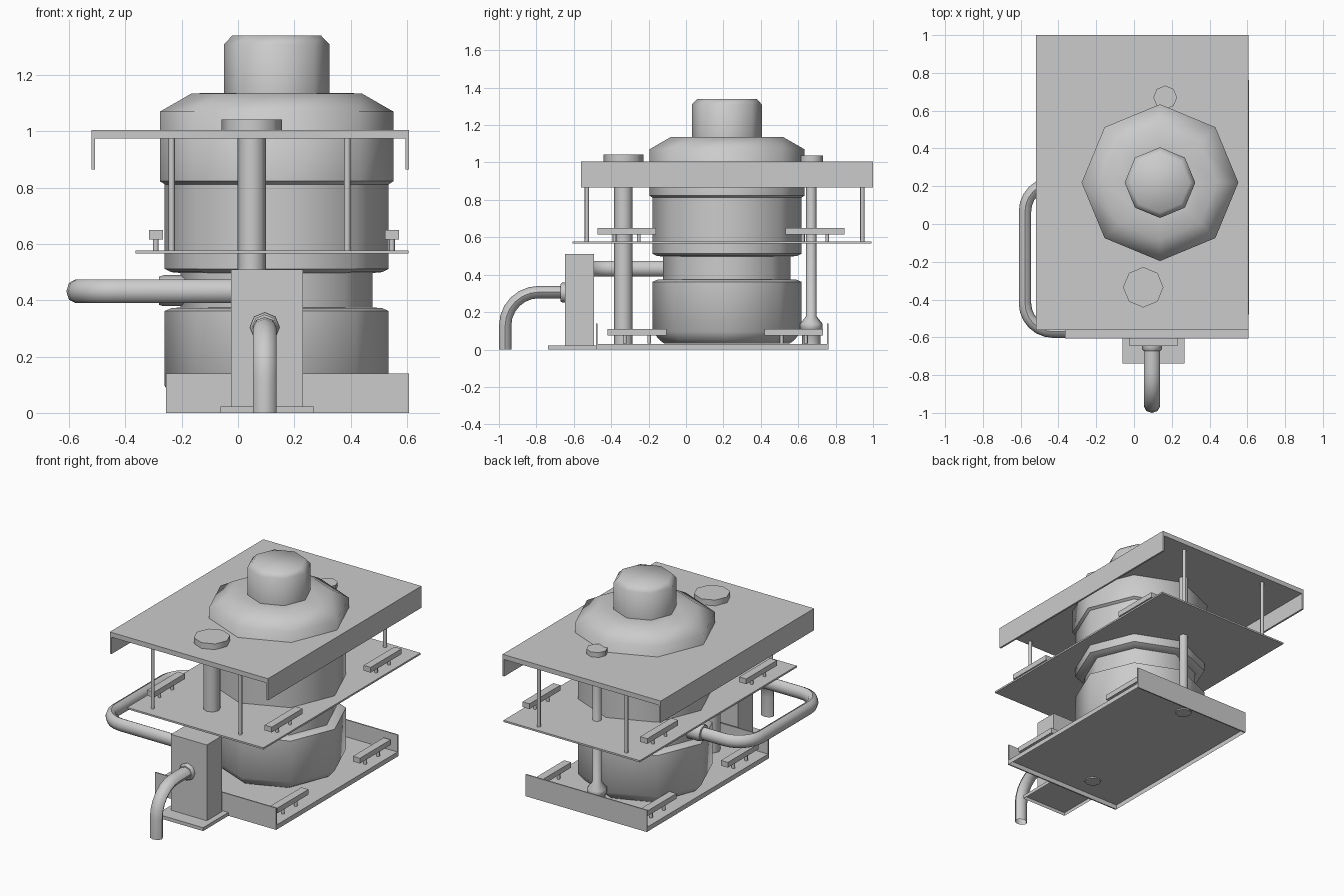
import bpy, bmesh, math
from mathutils import Vector

if "Cube" in bpy.data.objects:
    bpy.data.objects.remove(bpy.data.objects["Cube"])


def finish(name, bm, smooth=None):
    bmesh.ops.recalc_face_normals(bm, faces=bm.faces)
    mesh = bpy.data.meshes.new(name)
    bm.to_mesh(mesh)
    bm.free()
    ob = bpy.data.objects.new(name, mesh)
    bpy.context.collection.objects.link(ob)
    if smooth:
        bpy.ops.object.select_all(action='DESELECT')
        ob.select_set(True)
        bpy.context.view_layer.objects.active = ob
        bpy.ops.object.shade_smooth_by_angle(angle=math.radians(smooth))
    return ob


def box(name, x0, x1, y0, y1, z0, z1, open_bottom=False):
    bm = bmesh.new()
    bmesh.ops.create_cube(bm, size=1)
    if open_bottom:
        bmesh.ops.delete(bm, geom=[f for f in bm.faces if f.calc_center_median().z < -0.4],
                         context='FACES_ONLY')
    for v in bm.verts:
        v.co = ((x0 + x1) / 2 + v.co.x * (x1 - x0),
                (y0 + y1) / 2 + v.co.y * (y1 - y0),
                (z0 + z1) / 2 + v.co.z * (z1 - z0))
    return finish(name, bm)


def skin(name, rings, caps=(True, True), smooth=50):
    """Join rings of points into a tube."""
    bm = bmesh.new()
    loops = [[bm.verts.new(p) for p in r] for r in rings]
    n = len(loops[0])
    for a, b in zip(loops, loops[1:]):
        for i in range(n):
            j = (i + 1) % n
            bm.faces.new((a[i], a[j], b[j], b[i]))
    if caps[0]:
        bm.faces.new(loops[0])
    if caps[1]:
        bm.faces.new(loops[-1])
    return finish(name, bm, smooth)


def lathe(name, origin, profile, axis='Z', caps=(True, True), smooth=50, n=8):
    """Octagonal turned part; profile is (radius, distance along axis)."""
    rings = []
    for r, h in profile:
        ring = []
        for i in range(n):
            a = 2 * math.pi * i / n
            u, v = r * math.cos(a), r * math.sin(a)
            p = {'Z': (u, v, h), 'X': (h, u, v), 'Y': (u, h, v)}[axis]
            ring.append(Vector(origin) + Vector(p))
        rings.append(ring)
    return skin(name, rings, caps, smooth)


def pipe(name, corners, bend, normal, half_side=0.033, half_normal=0.042):
    """Open planar pipe with rounded corners and an oval octagonal section."""
    pts = [Vector(c) for c in corners]
    path = [(pts[0], (pts[1] - pts[0]).normalized())]
    for a, b, c in zip(pts, pts[1:], pts[2:]):
        d0, d1 = (b - a).normalized(), (c - b).normalized()
        centre = b - d0 * bend + d1 * bend
        for k in range(7):
            t = math.pi / 2 * k / 6
            path.append((centre - d1 * bend * math.cos(t) + d0 * bend * math.sin(t),
                         d0 * math.cos(t) + d1 * math.sin(t)))
    path.append((pts[-1], (pts[-1] - pts[-2]).normalized()))
    up = Vector(normal)
    rings = []
    for p, d in path:
        side = d.cross(up)
        rings.append([p + side * half_side * math.cos(k * math.pi / 4)
                      + up * half_normal * math.sin(k * math.pi / 4) for k in range(8)])
    return skin(name, rings, (False, False))


# Main tank: stepped body with waist, smooth shoulder, top cap
tank = (0.1375, 0.219, 0)
lathe("tank_body", tank, [
    (0.335, 0.032), (0.36, 0.05), (0.398, 0.095), (0.398, 0.362), (0.372, 0.373),
    (0.341, 0.374), (0.341, 0.497), (0.375, 0.50), (0.398, 0.512), (0.398, 0.812),
    (0.415, 0.823)], caps=(True, False))
lathe("tank_shoulder", tank, [(0.415, 0.823), (0.415, 1.07), (0.302, 1.135), (0.187, 1.137)],
      caps=(False, False), smooth=70)
lathe("tank_cap", tank, [(0.187, 1.137), (0.187, 1.31), (0.158, 1.34)], caps=(False, True))

# Base tray, hollow underneath, with front and back lips
box("base_plate", -0.255, 0.608, -0.48, 0.763, 0, 0.03, True)
box("base_lip_front", -0.255, 0.608, -0.48, -0.472, 0, 0.14)
box("base_lip_back", -0.255, 0.608, 0.755, 0.763, 0, 0.14)

# Middle shelf
box("middle_shelf", -0.365, 0.606, -0.607, 0.992, 0.566, 0.577)

# Top deck with side flanges
box("top_deck", -0.52, 0.607, -0.562, 1.0, 0.974, 1.005)
box("top_flange_left", -0.52, -0.508, -0.562, 1.0, 0.865, 0.975)
box("top_flange_right", 0.595, 0.607, -0.562, 1.0, 0.865, 0.975)

# Thin posts between shelf and deck
for x in (-0.236, 0.388):
    for y in (-0.53, 0.943):
        lathe("thin_post", (x, y, 0), [(0.0115, 0.57), (0.0115, 0.98)])


# Rails standing on two pegs
def rail(x, y, z):
    box("rail", x - 0.025, x + 0.025, y - 0.157, y + 0.157, z + 0.04, z + 0.074)
    for s in (-0.065, 0.065):
        lathe("rail_peg", (x, y + s, z), [(0.01, -0.003), (0.01, 0.042)])


for y in (-0.317, 0.69):
    for x in (-0.292, 0.547):
        rail(x, y, 0.576)
for y in (-0.262, 0.576):
    for x in (-0.2, 0.55):
        rail(x, y, 0.035)

# Front column with wide cap
lathe("front_column", (0.049, -0.335, 0), [
    (0.05, 0.022), (0.05, 1.0), (0.107, 1.0), (0.107, 1.042)])

# Back column with flared foot and small cap
lathe("back_column", (0.165, 0.67, 0), [
    (0.05, 0.022), (0.05, 0.10), (0.06, 0.11), (0.06, 0.138), (0.028, 0.178), (0.028, 1.0),
    (0.063, 1.0), (0.063, 1.036)])

# Front control box on a hollow foot plate
box("control_box", -0.025, 0.231, -0.647, -0.492, 0.022, 0.51)
box("box_foot", -0.062, 0.268, -0.738, -0.481, 0, 0.022, True)

# Side pipe from tank waist to control box
pipe("side_pipe", [(-0.15, 0.217, 0.432), (-0.577, 0.217, 0.432),
                   (-0.577, -0.57, 0.432), (0.0, -0.57, 0.432)], 0.15, (0, 0, 1))
lathe("side_pipe_collar", (0, 0.217, 0.434), [(0.05, -0.28), (0.055, -0.265), (0.055, -0.18)], 'X')

# Drain pipe bending to the ground
pipe("drain_pipe", [(0.095, -0.63, 0.307), (0.095, -0.967, 0.307),
                    (0.095, -0.967, 0.0)], 0.18, (1, 0, 0))
lathe("drain_collar", (0.095, 0, 0.304), [(0.045, -0.672), (0.053, -0.662), (0.053, -0.64)], 'Y')
